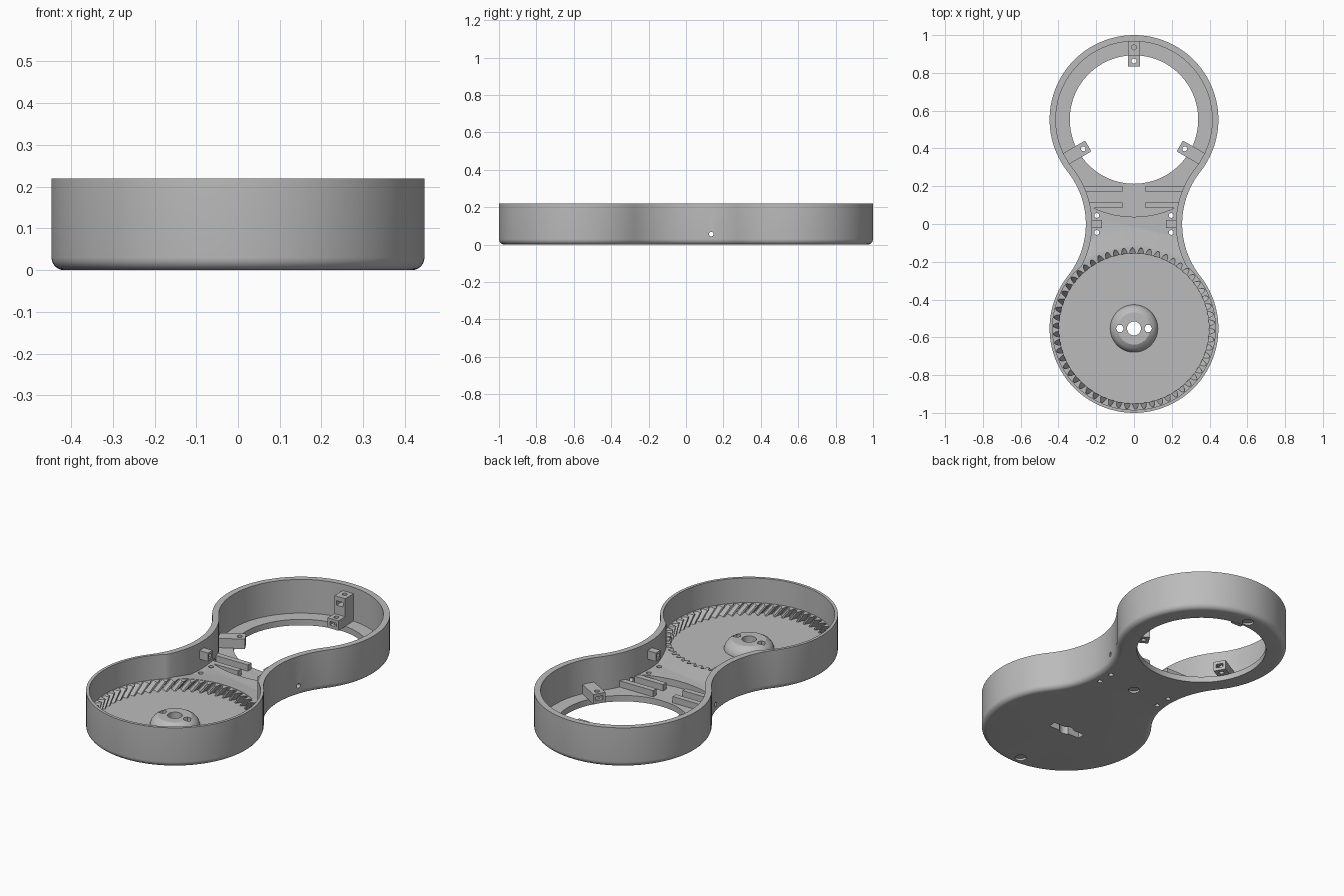
import bpy, bmesh
from math import pi, sin, cos, atan2, hypot, radians
from mathutils import Matrix

cube = bpy.data.objects.get("Cube")
if cube:
    bpy.data.objects.remove(cube, do_unlink=True)

HEIGHT, LOBE, CY, WAIST_CX = 0.22, 0.447, 0.553, 0.70
FLOOR, BRIDGE, RING = 0.033, 0.07, 0.086
WALL = 0.033

grey = bpy.data.materials.new("plain grey")
grey.use_nodes = True
grey.diffuse_color = (0.5, 0.5, 0.5, 1)
grey.node_tree.nodes["Principled BSDF"].inputs["Base Color"].default_value = (0.5, 0.5, 0.5, 1)


def finish(name, bm):
    bmesh.ops.recalc_face_normals(bm, faces=bm.faces)
    mesh = bpy.data.meshes.new(name)
    bm.to_mesh(mesh)
    bm.free()
    mesh.materials.append(grey)
    ob = bpy.data.objects.new(name, mesh)
    bpy.context.collection.objects.link(ob)
    return ob


def loft(name, rings, closed=False):
    """Join equal rings of points; cap the ends, or join last to first."""
    bm = bmesh.new()
    rows = [[bm.verts.new(p) for p in ring] for ring in rings]
    pairs = list(zip(rows, rows[1:]))
    if closed:
        pairs.append((rows[-1], rows[0]))
    else:
        bm.faces.new(rows[0])
        bm.faces.new(rows[-1])
    for a, b in pairs:
        for i in range(len(a)):
            j = (i + 1) % len(a)
            bm.faces.new((a[i], a[j], b[j], b[i]))
    return finish(name, bm)


def circle(r, z, y=0, x=0, n=96):
    return [(x + r * cos(2 * pi * i / n), y + r * sin(2 * pi * i / n), z) for i in range(n)]


def cylinder(r, z0, z1, y=0, x=0, n=24):
    return loft("cutter", [circle(r, z0, y, x, n), circle(r, z1, y, x, n)])


def box(name, x0, x1, y0, y1, z0, z1):
    return loft(name, [[(x0, y0, z), (x1, y0, z), (x1, y1, z), (x0, y1, z)] for z in (z0, z1)])


def boolean(ob, other, op="DIFFERENCE"):
    mod = ob.modifiers.new("bool", "BOOLEAN")
    mod.operation, mod.object, mod.solver = op, other, "EXACT"
    bpy.context.view_layer.objects.active = ob
    bpy.ops.object.modifier_apply(modifier=mod.name)
    bpy.data.objects.remove(other, do_unlink=True)


def outline(inset, z):
    """Two round lobes joined by tangent concave arcs."""
    phi = atan2(CY, WAIST_CX)
    waist = hypot(CY, WAIST_CX) - LOBE + inset
    lobe = LOBE - inset
    pts = []

    def arc(cx, cy, r, a0, a1, n):
        for i in range(n):
            a = a0 + (a1 - a0) * i / n
            pts.append((cx + r * cos(a), cy + r * sin(a), z))
    arc(0, CY, lobe, -phi, pi + phi, 64)
    arc(-WAIST_CX, 0, waist, phi, -phi, 24)
    arc(0, -CY, lobe, pi - phi, 2 * pi + phi, 64)
    arc(WAIST_CX, 0, waist, pi + phi, pi - phi, 24)
    return pts


# Outer body with a rounded bottom edge
R = 0.03
rings = [outline(R * (1 - sin(a)), R * (1 - cos(a))) for a in [i * pi / 12 for i in range(7)]]
body = loft("housing", rings + [outline(0, HEIGHT)])

# Main cavity, leaving a sloped collar around the gear
cavity = loft("cutter", [outline(WALL, BRIDGE), outline(WALL, 0.3)])
boolean(cavity, loft("cutter", [circle(0.57, 0.06, -CY), circle(0.52, BRIDGE, -CY),
                                circle(LOBE, RING, -CY)]))
boolean(body, cavity)

# Lower floor of the back lobe and its large opening
low = loft("cutter", [outline(WALL, FLOOR), outline(WALL, 0.3)])
boolean(low, cylinder(0.515, 0, 0.4, CY, n=96), "INTERSECT")
boolean(body, low)
boolean(body, cylinder(0.34, -0.1, 0.3, CY, n=96))

# Round well above the internal helical gear
boolean(body, cylinder(0.431, RING - 0.002, 0.3, -CY, n=96))
TEETH, TIP, ROOT = 58, 0.397, 0.428
tooth = [(0.0, TIP), (0.24, TIP), (0.36, 0.415), (0.5, ROOT - 0.002), (0.62, ROOT), (0.74, ROOT - 0.002), (0.88, 0.415)]


def gear_ring(z):
    twist = -1.9 * (z - 0.03)
    ring = []
    for k in range(TEETH):
        for f, r in tooth:
            a = 2 * pi * (k + f) / TEETH + twist
            ring.append((r * cos(a), -CY + r * sin(a), z))
    return ring


boolean(body, loft("cutter", [gear_ring(0.03 + 0.012 * i) for i in range(6)]))

# Domed hub with centre bore, hexagonal screw holes and a slot underneath
profile = [(0.126, 0.02), (0.126, 0.035), (0.12, 0.052), (0.107, 0.069), (0.085, 0.082)]
boolean(body, loft("hub", [circle(r, z, -CY, n=64) for r, z in profile]), "UNION")
boolean(body, cylinder(0.037, -0.1, 0.3, -CY, n=32))
boolean(body, box("cutter", -0.1, 0.1, -CY - 0.022, -CY + 0.022, -0.1, 0.05))
for s in (-1, 1):
    boolean(body, cylinder(0.021, -0.1, 0.3, -CY, s * 0.075, 6))

# Blind holes in the underside, waist screw holes and side wall holes
for y in (-0.93, 0, 0.935):
    boolean(body, cylinder(0.03, -0.1, 0.012, y))
for s in (-1, 1):
    for y in (-0.045, 0.045):
        boolean(body, cylinder(0.013, -0.1, 0.3, y, s * 0.197))
    pin = cylinder(0.012, 0.2, 0.35, n=20)
    pin.data.transform(Matrix.Translation((0, 0.135, 0.056)) @ Matrix.Rotation(s * pi / 2, 4, "Y"))
    boolean(body, pin)


# Mounting brackets around the opening, made along +x and then turned
def bracket(name, angle, tall):
    ob = box(name, 0.28, 0.422, -0.033, 0.033, 0.03, 0.085)
    if tall:
        boolean(ob, box("cutter", 0.34, 0.425, -0.033, 0.033, 0.03, 0.185), "UNION")
        boolean(ob, box("cutter", 0.2, 0.385, -0.02, 0.02, 0.135, 0.16))
        boolean(ob, cylinder(0.013, 0.14, 0.3, 0, 0.382))
    boolean(ob, box("cutter", 0.2, 0.33, -0.02, 0.02, 0.047, 0.068))
    boolean(ob, cylinder(0.013, 0, 0.3, 0, 0.31))
    ob.data.transform(Matrix.Translation((0, CY, 0)) @ Matrix.Rotation(radians(angle), 4, "Z"))
    return ob


parts = [body, bracket("back_bracket", 90, True),
         bracket("right_bracket", 210, False), bracket("left_bracket", 330, False)]

# Locating ribs and small wall clips in the waist
for s, side in ((-1, "right"), (1, "left")):
    for label, y, end in (("back", 0.187, 0.268), ("front", 0.1, 0.245)):
        xs = sorted((s * 0.06, s * end))
        parts.append(box(f"{side}_{label}_rib", *xs, y - 0.015, y + 0.015, 0.03, 0.068))
    clip = box(f"{side}_clip", *sorted((s * 0.17, s * 0.24)), -0.02, 0.02, 0.13, 0.178)
    boolean(clip, box("cutter", *sorted((s * 0.15, s * 0.22)), -0.012, 0.012, 0.142, 0.166))
    parts.append(clip)

# Smooth rounded surfaces while keeping edges sharp
bpy.ops.object.select_all(action="DESELECT")
for ob in parts:
    ob.select_set(True)
bpy.context.view_layer.objects.active = body
bpy.ops.object.shade_smooth_by_angle(angle=radians(30))
